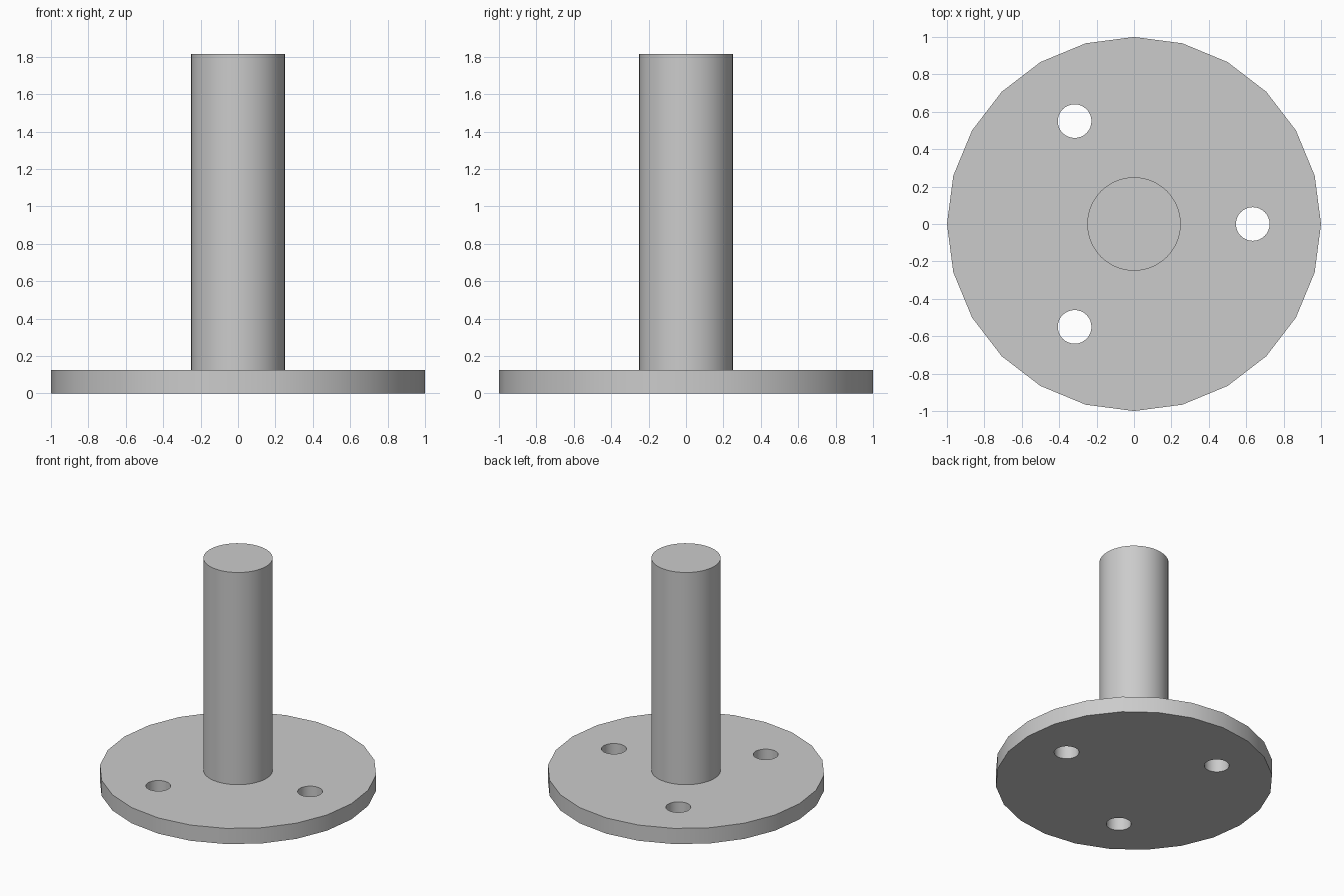
import bpy
from math import cos, sin, tau, radians

default = bpy.data.objects.get("Cube")
if default:
    bpy.data.objects.remove(default, do_unlink=True)

PLATE_TOP = 0.125
STEM_TOP = 1.815

metal = bpy.data.materials.new("light grey metal")
metal.use_nodes = True
grey = (0.6, 0.6, 0.6, 1)
metal.diffuse_color = grey
metal.node_tree.nodes["Principled BSDF"].inputs["Base Color"].default_value = grey


def cylinder(name, radius, z0, z1, sides, x=0, y=0):
    """Upright cylinder from z0 to z1 with a vertex on +x."""
    bpy.ops.mesh.primitive_cylinder_add(
        vertices=sides, radius=radius, depth=z1 - z0, location=(x, y, (z0 + z1) / 2))
    obj = bpy.context.object
    obj.name = name
    obj.data.materials.append(metal)
    return obj


def activate(obj):
    bpy.ops.object.select_all(action="DESELECT")
    obj.select_set(True)
    bpy.context.view_layer.objects.active = obj


# Round base plate
plate = cylinder("base_plate", 1, 0, PLATE_TOP, 24)

# Three bolt holes cut through the plate
for i in range(3):
    a = tau * i / 3
    cutter = cylinder("hole_cutter", 0.09, -0.1, PLATE_TOP + 0.1, 32,
                      0.635 * cos(a), 0.635 * sin(a))
    cutter.hide_render = True
    cut = plate.modifiers.new("bolt_hole", "BOOLEAN")
    cut.operation = "DIFFERENCE"
    cut.solver = "EXACT"
    cut.object = cutter
    activate(plate)
    bpy.ops.object.modifier_apply(modifier=cut.name)
    bpy.data.objects.remove(cutter, do_unlink=True)

# Upright stem
stem = cylinder("stem", 0.25, PLATE_TOP, STEM_TOP, 48)

for obj in (plate, stem):
    activate(obj)
    bpy.ops.object.shade_smooth_by_angle(angle=radians(30))
